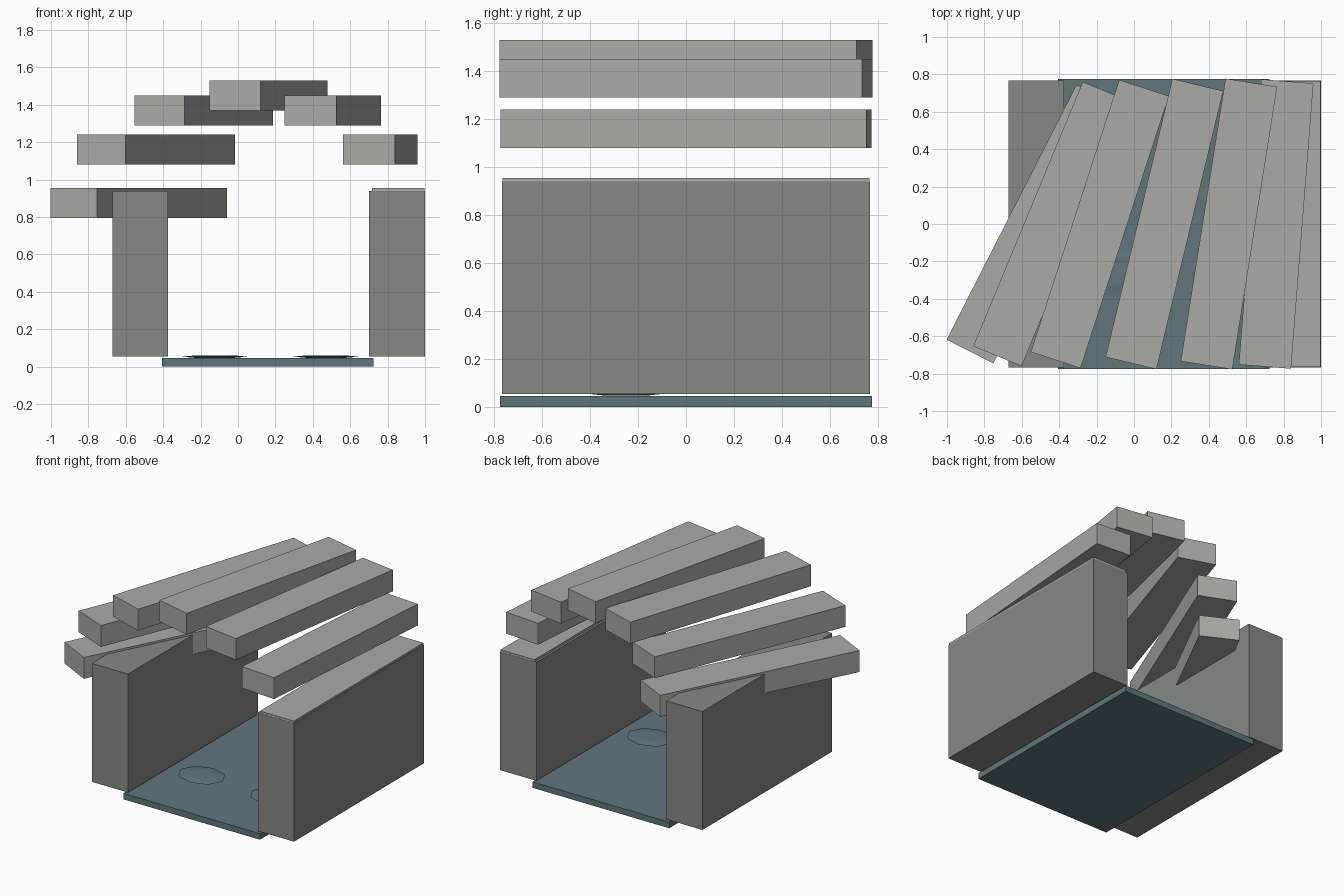
import bpy, bmesh, math

if "Cube" in bpy.data.objects:
    bpy.data.objects.remove(bpy.data.objects["Cube"])


def make_material(name, rgb):
    mat = bpy.data.materials.new(name)
    mat.diffuse_color = (*rgb, 1.0)
    mat.use_nodes = True
    mat.node_tree.nodes["Principled BSDF"].inputs["Base Color"].default_value = mat.diffuse_color
    return mat


light_stone = make_material("light_stone", (0.40, 0.41, 0.375))
dark_stone = make_material("dark_stone", (0.24, 0.248, 0.233))
slate_blue = make_material("slate_blue", (0.112, 0.184, 0.203))


def finish(name, bm, mat):
    bmesh.ops.recalc_face_normals(bm, faces=bm.faces)
    mesh = bpy.data.meshes.new(name)
    bm.to_mesh(mesh)
    bm.free()
    mesh.materials.append(mat)
    obj = bpy.data.objects.new(name, mesh)
    bpy.context.collection.objects.link(obj)
    return obj


def box(name, center, size, mat, turn=0.0):
    bm = bmesh.new()
    bmesh.ops.create_cube(bm, size=1.0)
    bmesh.ops.scale(bm, vec=size, verts=bm.verts)
    obj = finish(name, bm, mat)
    obj.location = center
    obj.rotation_euler.z = math.radians(turn)
    return obj


def flat_stone(name, center, rx, ry, sides=8):
    # Faceted flat pebble: three stacked rings of (height, radius factor)
    bm = bmesh.new()
    rings = []
    for z, f in ((-0.006, 0.6), (0.0, 1.0), (0.007, 0.6)):
        rings.append([bm.verts.new((rx * f * math.cos(math.tau * i / sides),
                                    ry * f * math.sin(math.tau * i / sides), z))
                      for i in range(sides)])
    for low, high in zip(rings, rings[1:]):
        for i in range(sides):
            j = (i + 1) % sides
            bm.faces.new((low[i], low[j], high[j], high[i]))
    bm.faces.new(rings[0][::-1])
    bm.faces.new(rings[-1])
    finish(name, bm, slate_blue).location = center


# Floor slab with two flat stones
box("floor", (0.16, 0, 0.0225), (1.13, 1.552, 0.045), slate_blue)
for side, x in (("left", -0.125), ("right", 0.47)):
    flat_stone("floor_stone_" + side, (x, -0.25, 0.053), 0.175, 0.14)

# Side walls
for side, x in (("left", -0.5225), ("right", 0.85)):
    box("wall_" + side, (x, 0, 0.4975), (0.299, 1.532, 0.885), dark_stone)

# Fanned arch of roof beams: x centre, z centre, turn decreasing evenly
beams = [(-0.53, 0.875), (-0.4375, 1.16), (-0.1825, 1.37), (0.1625, 1.45),
         (0.5075, 1.37), (0.76, 1.16), (0.857, 0.875)]
for i, (x, z) in enumerate(beams):
    box(f"roof_beam_{i + 1}", (x, 0, z), (0.28, 1.53, 0.16), light_stone,
        -4.5 * (6 - i))
